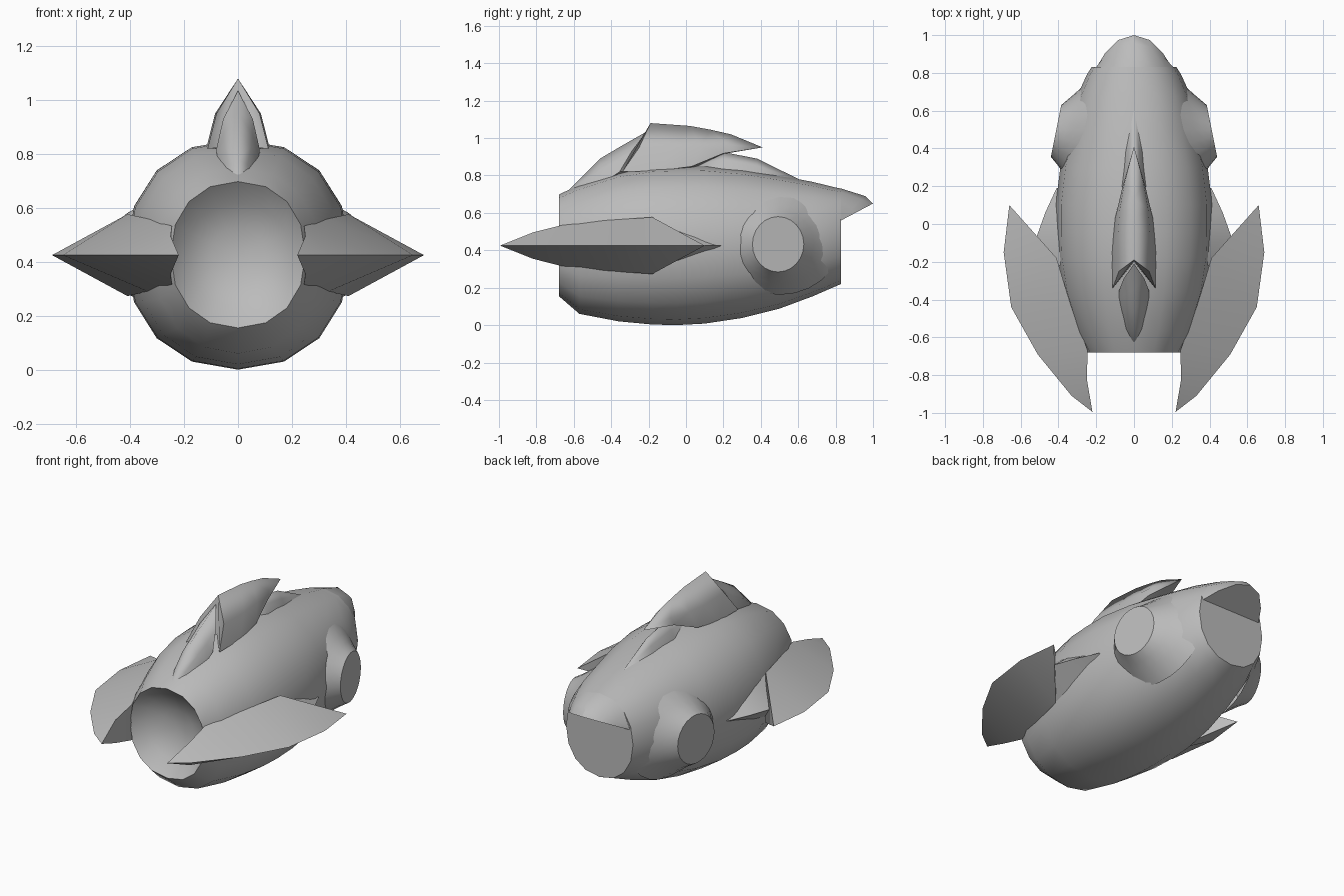
import bpy, bmesh
from math import sin, cos, pi, radians, copysign

old = bpy.data.objects.get("Cube")
if old:
    bpy.data.objects.remove(old, do_unlink=True)

grey = bpy.data.materials.new("hull grey")
grey.use_nodes = True
grey.diffuse_color = (0.5, 0.5, 0.5, 1)
grey.node_tree.nodes["Principled BSDF"].inputs["Base Color"].default_value = (0.5, 0.5, 0.5, 1)


def loft(name, rows, closed=True, cap_start=False, cap_end=False, mirror=False, angle=35):
    """Skin a list of equal-length point rows into one smooth object."""
    bm = bmesh.new()
    grid = [[bm.verts.new(p) for p in row] for row in rows]
    n = len(rows[0])
    for a, b in zip(grid, grid[1:]):
        for i in range(n if closed else n - 1):
            j = (i + 1) % n
            bm.faces.new((a[i], a[j], b[j], b[i]))
    if cap_start:
        bm.faces.new(grid[0])
    if cap_end:
        bm.faces.new(grid[-1])
    bmesh.ops.remove_doubles(bm, verts=bm.verts, dist=0.0005)
    bmesh.ops.dissolve_degenerate(bm, edges=bm.edges, dist=0.0005)
    bmesh.ops.recalc_face_normals(bm, faces=bm.faces)
    mesh = bpy.data.meshes.new(name)
    bm.to_mesh(mesh)
    bm.free()
    mesh.materials.append(grey)
    ob = bpy.data.objects.new(name, mesh)
    bpy.context.collection.objects.link(ob)
    bpy.ops.object.select_all(action="DESELECT")
    ob.select_set(True)
    bpy.context.view_layer.objects.active = ob
    bpy.ops.object.shade_smooth_by_angle(angle=radians(angle))
    if mirror:
        ob.modifiers.new("Mirror", "MIRROR")
    return ob


SIDES = 16


def power(v, e=0.92):
    return copysign(abs(v) ** e, v)


def ring(y, w, low, high):
    """Slightly squared oval cross-section of the hull."""
    mid, half = (low + high) / 2, (high - low) / 2
    return [(w * power(cos(2 * pi * i / SIDES)), y, mid + half * power(sin(2 * pi * i / SIDES)))
            for i in range(SIDES)]


# Hull: shallow bowl-shaped intake, then the body from nose to tail
bowl = [ring(y, r, 0.427 - r, 0.427 + r)
        for y, r in ((-0.565, 0.03), (-0.575, 0.1), (-0.61, 0.19))]
stations = [
    (-0.68, 0.25, 0.155, 0.698), (-0.57, 0.31, 0.06, 0.75), (-0.36, 0.38, 0.02, 0.82),
    (-0.18, 0.41, 0.003, 0.85), (-0.05, 0.415, 0.0, 0.855), (0.1, 0.415, 0.008, 0.855),
    (0.3, 0.39, 0.038, 0.835), (0.5, 0.345, 0.088, 0.8), (0.68, 0.3, 0.155, 0.765),
    (0.79, 0.25, 0.203, 0.738), (0.83, 0.225, 0.22, 0.73)]
body = [ring(*s) for s in stations]
loft("hull", bowl + body, cap_start=True, cap_end=True)

# Tail hood: upper part of the last hull ring drawn out to a lip, with a sloping underside
root = body[-1][1:SIDES // 2]
middle, lip, under = [], [], []
for i, (x, y, z) in enumerate(root, 1):
    a = 2 * pi * i / SIDES
    s = max(0, (sin(a) - sin(pi / 8)) / (1 - sin(pi / 8))) ** 1.25
    end = (0.215 * cos(a), 0.83 + 0.17 * s, 0.56 + 0.09 * s)
    lip.append(end)
    m = [p + (q - p) * 0.75 for p, q in zip((x, y, z), end)]
    middle.append((m[0], m[1], m[2] + 0.02 * s))
    under.append((end[0], y, 0.56))
loft("tail_hood", [root, middle, lip, under], closed=False)

# Side pods: flat round ends on a wide flare that melts into the hull
pod = []
for front, rear, half in (((0.29, 0.18), (0.19, 0.82), 0.27), ((0.37, 0.265), (0.265, 0.735), 0.21),
                          ((0.403, 0.31), (0.32, 0.685), 0.178), ((0.44, 0.355), (0.385, 0.63), 0.148)):
    loop = []
    for i in range(24):
        t = 2 * pi * i / 24
        k = (1 + cos(t)) / 2
        loop.append((front[0] + (rear[0] - front[0]) * k,
                     front[1] + (rear[1] - front[1]) * k, 0.432 + half * sin(t)))
    pod.append(loop)
loft("side_pod", pod, cap_end=True, mirror=True)

# Side wings: wedge sections, knife edge outside and thick at the root
EDGE = 0.425


def wedge(outer, outer_y, inner, inner_y, half):
    return [(outer, outer_y, EDGE), (inner, inner_y, EDGE + half), (inner, inner_y, EDGE - half)]


loft("side_wing", [wedge(*s) for s in (
    (0.22, -0.995, 0.22, -0.995, 0), (0.33, -0.91, 0.25, -0.82, 0.07),
    (0.51, -0.69, 0.245, -0.67, 0.108), (0.65, -0.44, 0.335, -0.43, 0.135),
    (0.69, -0.15, 0.41, -0.18, 0.152), (0.66, 0.1, 0.66, 0.1, 0))], mirror=True)

# Small strakes tucked behind the wings
loft("side_strake", [wedge(*s) for s in (
    (0.5, -0.22, 0.39, -0.22, 0.13), (0.52, -0.08, 0.39, -0.1, 0.105),
    (0.47, 0.06, 0.39, 0.04, 0.06), (0.41, 0.19, 0.39, 0.19, 0))],
    cap_start=True, mirror=True)


def tip(y, z, n=4):
    return [(0, y, z)] * n


# Dorsal fin, front fin and rear spine: half tents of ridge, flank, base and keel
loft("dorsal_fin", [
    [(0, -0.19, 1.08), (0.08, -0.25, 0.95), (0.113, -0.34, 0.82), (0, -0.2, 0.83)],
    [(0, 0.02, 1.065), (0.085, -0.06, 0.95), (0.117, -0.15, 0.825), (0, -0.05, 0.82)],
    [(0, 0.13, 1.045), (0.075, 0.08, 0.955), (0.1, 0.03, 0.848), (0, 0.05, 0.84)],
    [(0, 0.24, 1.02), (0.05, 0.22, 0.965), (0.06, 0.2, 0.918), (0, 0.2, 0.915)],
    tip(0.41, 0.95)], closed=False, cap_start=True, mirror=True)

loft("front_fin", [
    tip(-0.64, 0.71),
    [(0, -0.57, 0.78), (0.035, -0.56, 0.76), (0.05, -0.55, 0.73), (0, -0.55, 0.72)],
    [(0, -0.46, 0.89), (0.05, -0.46, 0.83), (0.07, -0.45, 0.765), (0, -0.45, 0.76)],
    [(0, -0.35, 0.955), (0.055, -0.38, 0.87), (0.078, -0.4, 0.79), (0, -0.38, 0.79)],
    [(0, -0.21, 1.035), (0.055, -0.29, 0.93), (0.08, -0.355, 0.82), (0, -0.24, 0.83)]],
    closed=False, cap_end=True, mirror=True)

loft("rear_spine", [
    tip(-0.02, 0.85),
    [(0, 0.2, 0.925), (0.04, 0.2, 0.885), (0.065, 0.2, 0.83), (0, 0.2, 0.82)],
    [(0, 0.38, 0.89), (0.028, 0.38, 0.85), (0.048, 0.38, 0.805), (0, 0.38, 0.79)],
    tip(0.62, 0.772)], closed=False, mirror=True)
